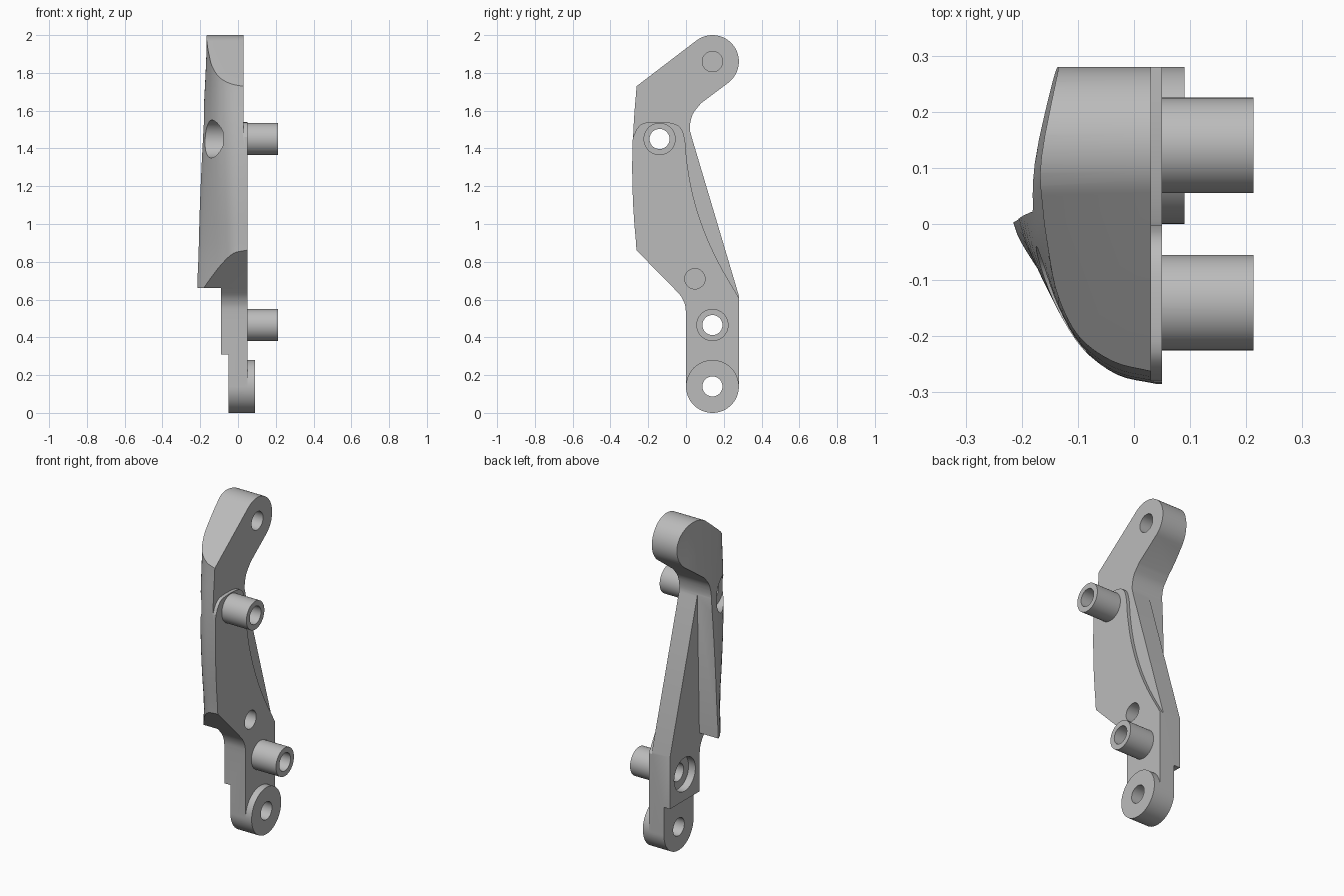
import bpy, bmesh
from math import sin, cos, radians
from mathutils import Vector

cube = bpy.data.objects.get("Cube")
if cube:
    bpy.data.objects.remove(cube)

metal = bpy.data.materials.new("plain_grey")
metal.use_nodes = True
GREY = (0.5, 0.5, 0.5, 1)
metal.diffuse_color = GREY
metal.node_tree.nodes["Principled BSDF"].inputs["Base Color"].default_value = GREY


def make_object(name, bm):
    bmesh.ops.recalc_face_normals(bm, faces=bm.faces[:])
    mesh = bpy.data.meshes.new(name)
    bm.to_mesh(mesh)
    bm.free()
    mesh.materials.append(metal)
    ob = bpy.data.objects.new(name, mesh)
    bpy.context.collection.objects.link(ob)
    return ob


def loft(name, rings):
    """Solid through rings of equal point count."""
    bm = bmesh.new()
    loops = [[bm.verts.new(p) for p in ring] for ring in rings]
    n = len(loops[0])
    for a, b in zip(loops, loops[1:]):
        for i in range(n):
            j = (i + 1) % n
            bm.faces.new((a[i], a[j], b[j], b[i]))
    bm.faces.new(loops[0])
    bm.faces.new(loops[-1])
    return make_object(name, bm)


def prism(name, outline, x0, x1):
    """Side outline of (y, z) points extruded along x."""
    return loft(name, [[(x, y, z) for y, z in outline] for x in (x0, x1)])


def arc(y, z, r, start, end, steps):
    angles = [radians(start + (end - start) * i / steps) for i in range(steps + 1)]
    return [(y + r * cos(a), z + r * sin(a)) for a in angles]


def cylinder(name, y, z, r, x0, x1):
    return prism(name, arc(y, z, r, 0, 360, 64)[:-1], x0, x1)


def smooth_path(points, steps=4):
    """Catmull-Rom curve through the points."""
    p = [Vector(q) for q in points]
    p = [2 * p[0] - p[1]] + p + [2 * p[-1] - p[-2]]
    out = []
    for a, b, c, d in zip(p, p[1:], p[2:], p[3:]):
        for i in range(steps):
            t = i / steps
            out.append(0.5 * (2 * b + (c - a) * t + (2 * a - 5 * b + 4 * c - d) * t * t
                              + (3 * b - a - 3 * c + d) * t ** 3))
    return [tuple(q) for q in out] + [tuple(points[-1])]


def combine(ob, tool, operation):
    mod = ob.modifiers.new("join", "BOOLEAN")
    mod.operation = operation
    mod.solver = "EXACT"
    mod.object = tool
    bpy.context.view_layer.update()
    result = bpy.data.meshes.new_from_object(
        ob.evaluated_get(bpy.context.evaluated_depsgraph_get()))
    ob.modifiers.clear()
    ob.data = result
    bpy.data.objects.remove(tool)


# Side silhouette of the arm: round foot, leaning shank, hooked round head
inner_bend = smooth_path([(0.03, 1.46), (0.02, 1.51), (0.035, 1.58), (0.08, 1.64)])
foot_fillet = smooth_path([(-0.06, 0.655), (-0.025, 0.615), (-0.005, 0.57), (0, 0.52)])
outline = (arc(0.14, 0.14, 0.14, 180, 360, 32) + [(0.28, 0.62)] + inner_bend
           + arc(0.14, 1.86, 0.14, -53, 127, 32)
           + [(-0.32, 1.685), (-0.32, 0.92)] + foot_fillet)
bracket = prism("bracket_arm", outline, -0.4, 0.05)

# Curved, tapering outer skin that limits the arm
low = smooth_path([(0.05, -0.26), (-0.02, -0.245), (-0.08, -0.195), (-0.135, -0.13),
                   (-0.185, -0.06), (-0.215, 0), (-0.23, 0.1), (-0.2, 0.3)])
high = smooth_path([(0.03, -0.26), (-0.04, -0.242), (-0.1, -0.2), (-0.135, -0.13),
                    (-0.152, -0.05), (-0.163, 0.03), (-0.165, 0.12), (-0.13, 0.3)])
rings = []
for k in range(23):
    z = -0.1 + 0.1 * k
    t = min(max((z - 0.68) / 1.2, 0), 1)
    bulge = 0.025 * max(0, 1 - ((z - 1.3) / 0.44) ** 2)
    ring = [(a[0] + (b[0] - a[0]) * t, a[1] + (b[1] - a[1]) * t - bulge, z)
            for a, b in zip(low, high)]
    rings.append(ring + [(0.3, 0.4, z), (0.3, -0.26 - bulge, z)])
combine(bracket, loft("skin", rings), "INTERSECT")

# Rear pocket beside the flange, and the thinner foot
pocket = [(-0.5, -0.2), (0.5, -0.2), (0.5, 1.52), (0.022, 1.52), (0.002, 0.66), (-0.5, 0.66)]
combine(bracket, prism("pocket", pocket, -0.6, -0.09), "DIFFERENCE")
foot_step = [(-0.5, -0.2), (0.5, -0.2), (0.5, 0.31), (-0.5, 0.31)]
combine(bracket, prism("foot_step", foot_step, -0.6, -0.05), "DIFFERENCE")

# Shallow recess behind the curved lip and over the head
lip = smooth_path([(-0.28, 1.46), (-0.255, 1.51), (-0.21, 1.537), (-0.09, 1.537),
                   (-0.03, 1.51), (-0.005, 1.44), (0.005, 1.33), (0.035, 1.16),
                   (0.09, 0.98), (0.17, 0.8), (0.285, 0.6)])
recess = [(-0.5, 1.46)] + lip + [(0.5, 0.6), (0.5, 2.2), (-0.5, 2.2)]
combine(bracket, prism("recess", recess, 0.03, 0.3), "DIFFERENCE")

# Foot ring and the two tubular bosses
for y, z, r, x1 in ((0.14, 0.14, 0.14, 0.09), (0.14, 0.465, 0.085, 0.213),
                    (-0.14, 1.45, 0.085, 0.213)):
    combine(bracket, cylinder("boss", y, z, r, 0, x1), "UNION")

# Through holes, blind holes and counterbores
for y, z, r, x0, x1 in ((0.14, 0.14, 0.053, -0.6, 0.5), (0.14, 0.465, 0.053, -0.6, 0.5),
                        (-0.14, 1.45, 0.053, -0.6, 0.5), (0.14, 1.86, 0.054, -0.1, 0.5),
                        (0.047, 0.71, 0.054, -0.05, 0.5), (0.14, 0.465, 0.1, -0.6, -0.045),
                        (-0.14, 1.45, 0.1, -0.6, -0.08)):
    combine(bracket, cylinder("hole", y, z, r, x0, x1), "DIFFERENCE")

bracket.data.name = "bracket_arm"
for o in bpy.context.selected_objects:
    o.select_set(False)
bracket.select_set(True)
bpy.context.view_layer.objects.active = bracket
bpy.ops.object.shade_smooth_by_angle(angle=radians(25))
